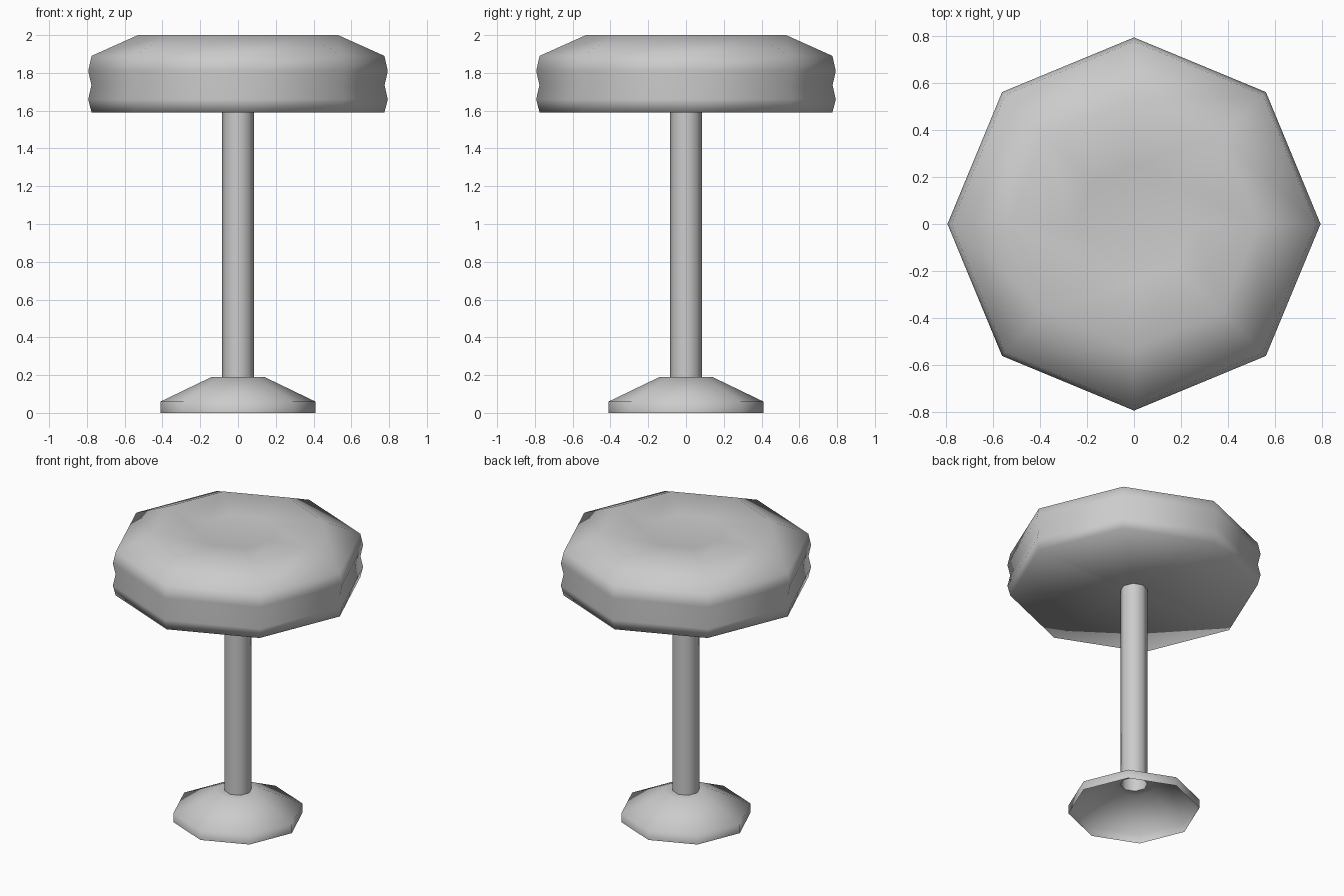
import bpy
import bmesh
from math import cos, sin, tau

cube = bpy.data.objects.get("Cube")
if cube:
    bpy.data.objects.remove(cube, do_unlink=True)

SIDES = 8
POST_R = 0.085
BASE_TOP = 0.19
SEAT_BOTTOM = 1.59

grey = bpy.data.materials.new("plain_grey")
grey.use_nodes = True
colour = (0.6, 0.6, 0.6, 1)
grey.diffuse_color = colour
grey.node_tree.nodes["Principled BSDF"].inputs["Base Color"].default_value = colour


def lathe(name, profile):
    """Turn a (radius, height) profile, listed bottom to top, around z."""
    bm = bmesh.new()
    rings = [[bm.verts.new((r * cos(tau * i / SIDES), r * sin(tau * i / SIDES), z))
              for i in range(SIDES)] for r, z in profile]
    for low, high in zip(rings, rings[1:]):
        for i in range(SIDES):
            j = (i + 1) % SIDES
            bm.faces.new((low[i], low[j], high[j], high[i]))
    # Merge the ring at the axis into one pole
    bmesh.ops.remove_doubles(bm, verts=bm.verts, dist=0.0005)
    for face in bm.faces:
        face.smooth = True
    mesh = bpy.data.meshes.new(name)
    bm.to_mesh(mesh)
    bm.free()
    mesh.materials.append(grey)
    obj = bpy.data.objects.new(name, mesh)
    bpy.context.collection.objects.link(obj)
    return obj


# Flared foot, open underneath
lathe("base", [(0.41, 0), (0.41, 0.06), (0.14, BASE_TOP), (POST_R, BASE_TOP)])

# Slim post
lathe("post", [(POST_R, BASE_TOP), (POST_R, SEAT_BOTTOM)])

# Padded seat: flat underside, grooved rim, shallow dish on top
lathe("seat", [
    (POST_R, SEAT_BOTTOM), (0.775, SEAT_BOTTOM),
    (0.793, 1.66), (0.776, 1.735), (0.793, 1.81), (0.775, 1.89),
    (0.53, 2.0), (0.25, 1.97), (0, 1.96),
])
